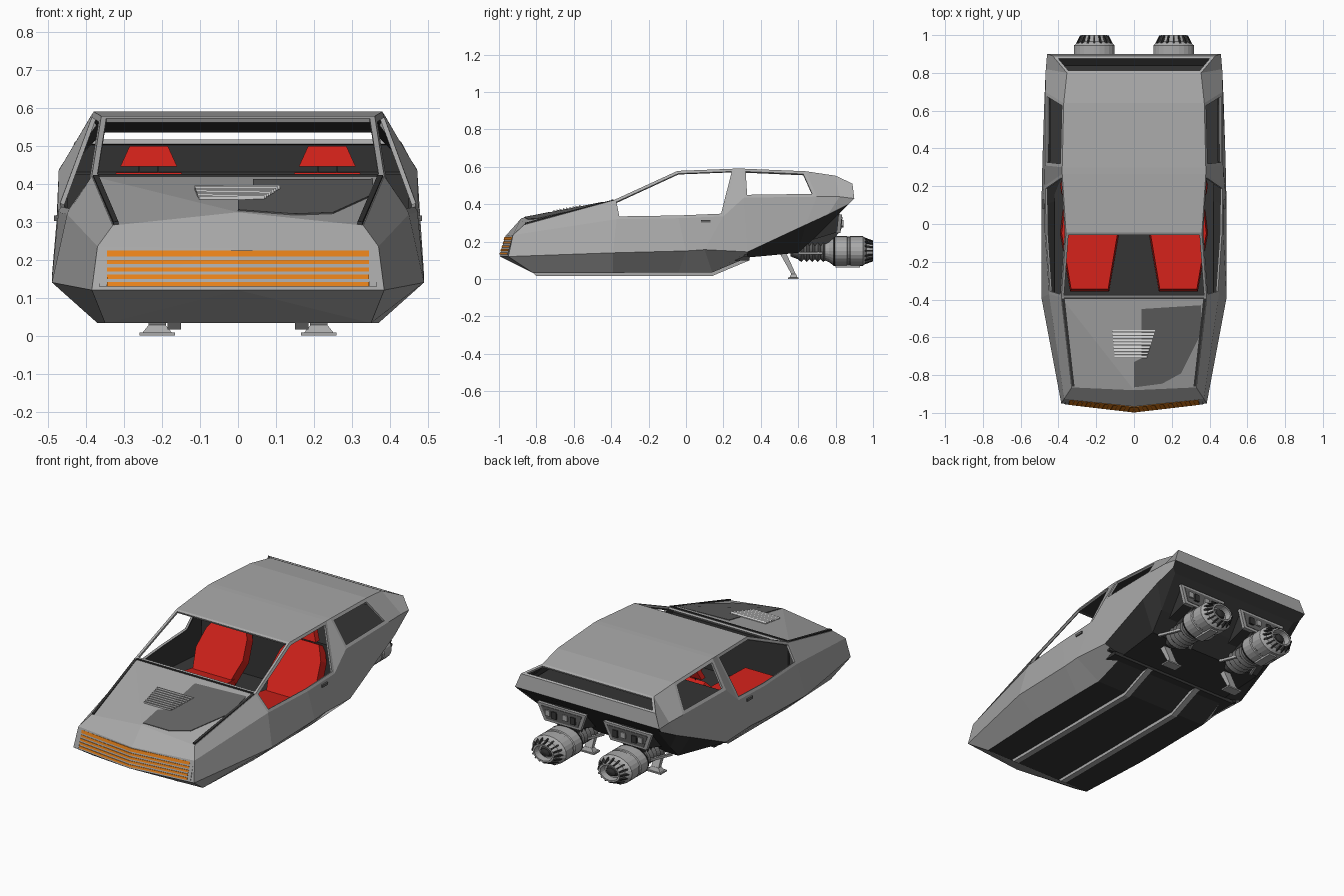
import bpy, bmesh, math
from mathutils import Vector

if "Cube" in bpy.data.objects:
    bpy.data.objects.remove(bpy.data.objects["Cube"])


def material(name, rgb):
    m = bpy.data.materials.new(name)
    m.diffuse_color = (*rgb, 1)
    m.use_nodes = True
    m.node_tree.nodes["Principled BSDF"].inputs["Base Color"].default_value = m.diffuse_color
    return m


GREY = material("body_grey", (.4, .4, .4))
DARK = material("dark_trim", (.035, .035, .035))
PATCH = material("patch_grey", (.13, .13, .13))
RED = material("seat_red", (.62, .015, .01))
ORANGE = material("grille_orange", (.8, .22, .01))


def finish(name, bm, mats=(), mirror=False):
    bmesh.ops.recalc_face_normals(bm, faces=bm.faces)
    me = bpy.data.meshes.new(name)
    bm.to_mesh(me)
    bm.free()
    for m in mats:
        me.materials.append(m)
    ob = bpy.data.objects.new(name, me)
    bpy.context.collection.objects.link(ob)
    if mirror:
        ob.modifiers.new("mirror", 'MIRROR')
    return ob


def solid(name, pts, off, mat=None, mirror=True, taper=1.0):
    """Prism from an outline; the far end may shrink about its centre."""
    bm = bmesh.new()
    pts = [Vector(p) for p in pts]
    c = sum(pts, Vector()) / len(pts)
    a = [bm.verts.new(p) for p in pts]
    b = [bm.verts.new(c + (p - c) * taper + Vector(off)) for p in pts]
    bm.faces.new(a)
    bm.faces.new(b[::-1])
    for i in range(len(a)):
        j = (i + 1) % len(a)
        bm.faces.new((a[i], a[j], b[j], b[i]))
    return finish(name, bm, [mat] if mat else [], mirror)


def box(name, x, y, z, mat=None, mirror=True):
    return solid(name, [(x[0], y[0], z[0]), (x[1], y[0], z[0]), (x[1], y[1], z[0]), (x[0], y[1], z[0])],
                 (0, 0, z[1] - z[0]), mat, mirror)


def lathe(name, prof, x, z, sx, mat=None, seg=24):
    """Oval turned shape along y; prof holds (y, radius)."""
    bm = bmesh.new()
    rings = [[bm.verts.new((x + sx * r * math.cos(math.tau * k / seg), y, z + r * math.sin(math.tau * k / seg)))
              for k in range(seg)] for y, r in prof]
    for a, b in zip(rings, rings[1:]):
        for k in range(seg):
            j = (k + 1) % seg
            bm.faces.new((a[k], a[j], b[j], b[k]))
    bm.faces.new(rings[0])
    bm.faces.new(rings[-1])
    return finish(name, bm, [mat] if mat else [], True)


# body shell: stations of (keel, crease, belt, roof edge), right half
stations = [
    [(.35, -.82, .033), (.385, -.95, .12), (.37, -.925, .235), (.33, -.865, .29)],
    [(.37, -.39, .033), (.49, -.39, .14), (.45, -.37, .32), (.385, -.39, .42)],
    [(.37, -.04, .035), (.49, 0, .15), (.473, -.04, .325), (.36, -.045, .578)],
    [(.37, .14, .035), (.49, .10, .157), (.475, .20, .335), (.38, .265, .59)],
    [(.36, .33, .115), (.485, .33, .145), (.472, .31, .435), (.38, .30, .59)],
    [(.37, .60, .14), (.475, .64, .29), (.47, .70, .44), (.372, .64, .576)],
    [(.39, .70, .23), (.47, .76, .345), (.467, .82, .44), (.355, .80, .552)],
    [(.42, .85, .385), (.45, .87, .40), (.46, .90, .43), (.43, .89, .51)]]
bm = bmesh.new()
rings = [[bm.verts.new(p) for p in s] + [bm.verts.new((-x, y, z)) for x, y, z in reversed(s)] for s in stations]
grid = {}
for i in range(7):
    for k in range(8):
        if (i, k) == (0, 3):
            continue
        j = (k + 1) % 8
        f = bm.faces.new((rings[i][k], rings[i][j], rings[i + 1][j], rings[i + 1][k]))
        f.material_index = int(k == 7 or (k in (0, 6) and i >= 4))
        grid[i, k] = f
# pointed nose, hood and tail cap
c2, c3, c4 = [bm.verts.new(p) for p in ((0, -.995, .12), (0, -.965, .23), (0, -.88, .325))]
n, h, t = rings[0], rings[1], rings[7]
for f in ((n[0], n[1], c2), (n[0], c2, n[7]), (n[7], c2, n[6]),
          (n[1], n[2], c3, c2), (c2, c3, n[5], n[6]), (n[2], n[3], c4, c3), (c3, c4, n[4], n[5]),
          (n[3], h[3], c4), (c4, h[3], h[4]), (c4, h[4], n[4]), (t[2], t[3], t[4], t[5])):
    bm.faces.new(f)
bm.faces.new((t[0], t[1], t[2], t[5], t[6], t[7])).material_index = 1
bmesh.ops.recalc_face_normals(bm, faces=bm.faces)
# windscreen, doors, quarter windows and rear window openings
for cells, rim in (([(1, 3)], .014), ([(1, 2), (2, 2)], .016), ([(1, 4), (2, 4)], .016),
                   ([(4, 2)], .018), ([(4, 4)], .018), ([(6, 3)], .014)):
    faces = [grid[c] for c in cells]
    bmesh.ops.inset_region(bm, faces=faces, thickness=rim, use_boundary=True, use_even_offset=True)
    bmesh.ops.delete(bm, geom=faces, context='FACES')
body_me = bpy.data.meshes.new("body_shell")
bm.to_mesh(body_me)
bm.free()
body_me.materials.append(GREY)
body_me.materials.append(DARK)
body = bpy.data.objects.new("body_shell", body_me)
bpy.context.collection.objects.link(body)
sol = body.modifiers.new("shell", 'SOLIDIFY')
sol.thickness, sol.offset, sol.material_offset = .012, -1, 1

# cabin interior
box("cabin_floor", (-.42, .42), (-.42, .34), (.10, .12), DARK, False)
box("firewall", (-.37, .37), (-.42, -.40), (.11, .39), DARK, False)
box("rear_bulkhead", (-.45, .45), (.31, .33), (.12, .42), DARK, False)
box("rear_deck", (-.445, .445), (.31, .84), (.41, .425), DARK, False)


# seats
def outline(rows, place):
    return [place(.235 + w, s) for s, w in rows] + [place(.235 - w, s) for s, w in reversed(rows)]


solid("seat_cushion", outline([(-.345, .098), (-.05, .148), (.12, .13)], lambda x, y: (x, y, .225 - .1 * (y + .345))),
      (0, 0, -.075), RED, taper=1.05)
solid("seat_back", outline([(0, .12), (.4, .15), (.75, .13), (1, .085)],
                           lambda x, s: (x, .09 + .19 * s, .17 + .26 * s)), (0, .045, -.03), RED, taper=1.04)
solid("headrest", outline([(.445, .075), (.50, .05)], lambda x, z: (x, .265 + (z - .445) * .3, z)), (0, .035, 0), RED)
for dx in (-.025, .025):
    box("headrest_post", (.233 + dx, .237 + dx), (.28, .286), (.41, .45), DARK)


# nose grille
def nose(x, z):
    return (x, -.997 + .117 * x + .29 * (z - .12), z)


def nose_strip(name, x0, x1, z0, z1, depth, mat):
    solid(name, [nose(x0, z0), nose(x1, z0), nose(x1, z1), nose(x0, z1)], (0, -depth, 0), mat)


nose_strip("grille_panel", 0, .345, .13, .224, .001, GREY)
for i in range(5):
    z = .13 + i * .0195
    nose_strip("grille_bar", 0, .345, z, z + .011 + .005 * (i == 4), .004, ORANGE)
nose_strip("grille_side_frame", .346, .365, .128, .227, .003, GREY)


# hood details
def hood(x, y, up=.004):
    s = (y + .88) / .49
    return (x, y, .42 * s + (1 - s) * (.325 - .106 * abs(x)) + up)


solid("hood_patch", [hood(*p) for p in ((.04, -.45), (.355, -.43), (.355, -.58), (.25, -.79), (.15, -.845), (0, -.865),
                                        (0, -.73), (.04, -.71))], (0, 0, -.012), PATCH, False)
solid("hood_side_trim", [hood(.315, -.86), hood(.328, -.86), hood(.382, -.395), hood(.367, -.395)],
      (0, 0, -.01), DARK)
box("hood_rear_trim", (-.37, .37), (-.398, -.388), (.412, .425), DARK, False)
for i in range(9):
    y = -.56 - i * .017
    l, r = -.115 + .0015 * i, .11 - .005 * i
    solid("hood_louver", [hood(l, y, .008), hood(r, y, .008), hood(r, y - .013, .016), hood(l, y - .013, .016)],
          (0, 0, -.012), None, False)

# door handle
box("door_handle", (.474, .484), (.08, .13), (.302, .316), PATCH)

# belly rails
solid("belly_rail", [(.15, y, z) for y, z in ((-.82, .036), (-.80, .016), (.14, .016), (.34, .10), (.33, .12), (.13, .038))],
      (.035, 0, 0), GREY)

# rear landing legs
solid("landing_leg", [(.19, y, z) for y, z in ((.50, .14), (.535, .14), (.592, .015), (.57, .015))], (.046, 0, 0), GREY)
solid("landing_foot", [(.168, .55, 0), (.258, .55, 0), (.258, .60, 0), (.168, .60, 0)], (0, 0, .028), GREY, taper=.5)
box("landing_pad", (.166, .26), (.545, .602), (0, .008), GREY)

# engines
EX, EZ, SX = .21, .15, 1.35
lathe("engine_intake", [(.56, .03)] + [(.60 + .015 * i, .045 + .014 * (i % 2)) for i in range(11)] + [(.78, .055)],
      EX, EZ, SX, PATCH)
lathe("engine_casing", [(.74, .05), (.765, .06), (.785, .075), (.80, .08), (.86, .08), (.865, .076), (.875, .076), (.88, .08),
                        (.945, .08), (.957, .07), (.965, .058), (1.0, .05), (1.0, .042), (.965, .038)], EX, EZ, SX, GREY)
lathe("engine_band", [(.787, .07), (.787, .0785), (.795, .081), (.797, .07)], EX, EZ, SX, DARK)
lathe("nozzle_core", [(.95, .037), (.985, .022), (.99, .004)], EX, EZ, SX, DARK, 12)
for k in range(16):
    a = math.tau * k / 16
    d = Vector((SX * math.cos(a), 0, math.sin(a)))
    side = Vector((-math.sin(a), 0, math.cos(a))) * .004
    p = Vector((EX, 0, EZ)) - side
    solid("nozzle_fin", [p + d * r + Vector((0, y, 0)) for y, r in ((.955, .05), (.955, .072), (.999, .056), (.999, .048))],
          side * 2, DARK)
box("engine_side_pod", (.185, .235), (.80, .93), (.062, .075), GREY)

# engine mounts, braces and tail panels
solid("engine_pylon", [(.16, y, z) for y, z in ((.60, .16), (.76, .18), (.82, .25), (.82, .36), (.66, .22))],
      (.10, 0, 0), DARK)
solid("tail_panel", [(.055, .835, .345), (.365, .835, .345), (.325, .825, .245), (.095, .825, .245)], (0, -.02, 0), GREY)
solid("tail_panel_face", [(.08, .834, .332), (.34, .834, .332), (.31, .826, .258), (.11, .826, .258)], (0, .003, 0), PATCH)
for i, x in enumerate((.12, .17, .24, .28)):
    box("tail_panel_detail", (x, x + .03), (.828, .842), (.275 + .008 * (i % 2), .315), GREY if i % 2 else DARK)
solid("tail_panel_back", [(.07, .82, .38), (.35, .82, .38), (.32, .81, .25), (.10, .81, .25)], (0, -.13, -.04), DARK)
for x0, x1 in ((.10, .17), (.32, .25)):
    solid("engine_brace", [(x0, .60, .13), (x0 + .014, .60, .13), (x1 + .014, .77, .13), (x1, .77, .13)],
          (0, 0, .014), GREY)
